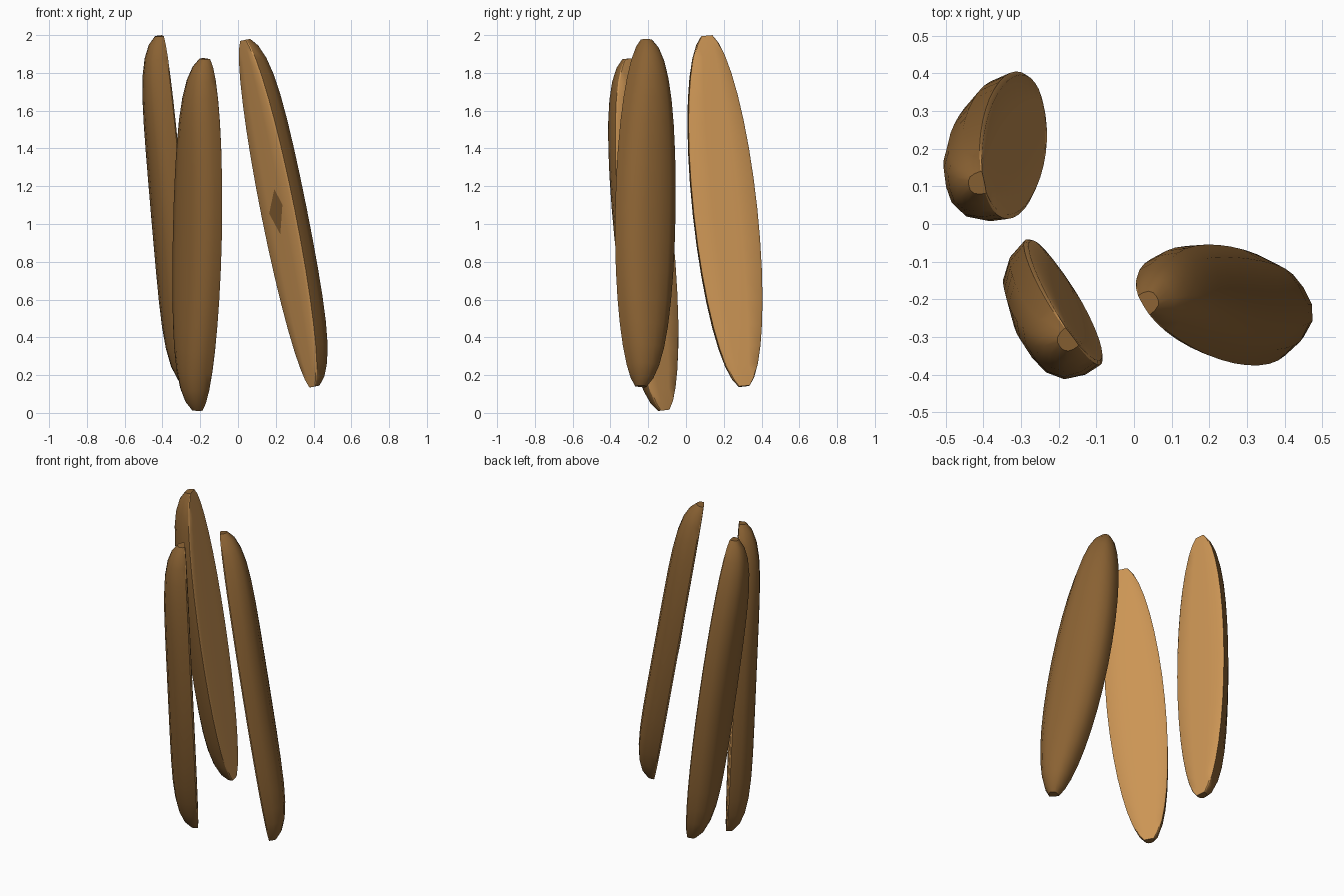
import bpy
import bmesh
import math
from mathutils import Matrix, Vector

if "Cube" in bpy.data.objects:
    bpy.data.objects.remove(bpy.data.objects["Cube"], do_unlink=True)


def material(name, color):
    m = bpy.data.materials.new(name)
    m.use_nodes = True
    m.diffuse_color = color
    m.node_tree.nodes["Principled BSDF"].inputs["Base Color"].default_value = color
    return m


skin = material("dark brown skin", (0.255, 0.122, 0.033, 1))
flesh = material("light tan cut face", (0.60, 0.30, 0.09, 1))

HALF_LENGTH, HALF_WIDTH, DEPTH = 0.95, 0.172, 0.137

# Cross-section as (width, depth) fractions: rounded back, then the cut face
BACK = [(1, 0.03), (0.98, 0.38), (0.83, 0.74), (0.5, 0.95), (0.1, 1),
        (-0.35, 0.97), (-0.7, 0.8), (-0.92, 0.45), (-1, 0.03)]
FACE = [(-0.93, -0.03), (-0.4, -0.05), (0.4, -0.05), (0.93, -0.03)]
SECTION = BACK + FACE
STEPS = 16


def frame(center, axis, facing):
    """Matrix with x across the face, y out of the face, z along the piece."""
    along = Vector(axis).normalized()
    out = Vector(facing)
    out = (out - along * out.dot(along)).normalized()
    across = out.cross(along)
    rot = Matrix((across, out, along)).transposed().to_4x4()
    return Matrix.Translation(center) @ rot


def finish(name, bm, matrix, mats):
    bmesh.ops.recalc_face_normals(bm, faces=bm.faces[:])
    mesh = bpy.data.meshes.new(name)
    bm.to_mesh(mesh)
    bm.free()
    for m in mats:
        mesh.materials.append(m)
    obj = bpy.data.objects.new(name, mesh)
    obj.matrix_world = matrix
    bpy.context.collection.objects.link(obj)
    return obj


def wedge(name, matrix):
    bm = bmesh.new()
    rings = []
    for i in range(STEPS + 1):
        t = math.sin(math.radians(-80 + 160 * i / STEPS))
        width = HALF_WIDTH * math.sqrt(1 - t * t)
        depth = DEPTH * math.sqrt(1 - t ** 6)
        rings.append([bm.verts.new((w * width, -d * depth, t * HALF_LENGTH))
                      for w, d in SECTION])
    count = len(SECTION)
    for a, b in zip(rings, rings[1:]):
        for j in range(count):
            k = (j + 1) % count
            f = bm.faces.new((a[j], a[k], b[k], b[j]))
            f.material_index = 1 if j >= len(BACK) - 1 else 0
    # Blunt ends
    bm.faces.new(rings[0])
    bm.faces.new(rings[-1])
    obj = finish(name, bm, matrix, [skin, flesh])
    bpy.ops.object.select_all(action="DESELECT")
    obj.select_set(True)
    bpy.context.view_layer.objects.active = obj
    bpy.ops.object.shade_smooth_by_angle(angle=math.radians(45))


wedge("back_right_wedge",
      frame((-0.32, 0.21, 1.07), (-0.16, -0.2, 1.87), (0.98, 0.2, 0)))
wedge("front_right_wedge",
      frame((-0.185, -0.205, 0.945), (0.04, -0.19, 1.87), (0.8, 0.6, 0)))
left_frame = frame((0.21, -0.23, 1.055), (-0.37, 0.03, 1.85), (-0.86, -0.51, 0))
wedge("left_wedge", left_frame)

# Small dark spot on the left wedge's cut face
bm = bmesh.new()
spot = [bm.verts.new((x, 0.009, z)) for x, z in
        [(-0.03, 0.13), (-0.08, 0.04), (0, -0.11), (0.07, 0.01)]]
bm.faces.new(spot)
finish("left_wedge_spot", bm, left_frame, [skin])
